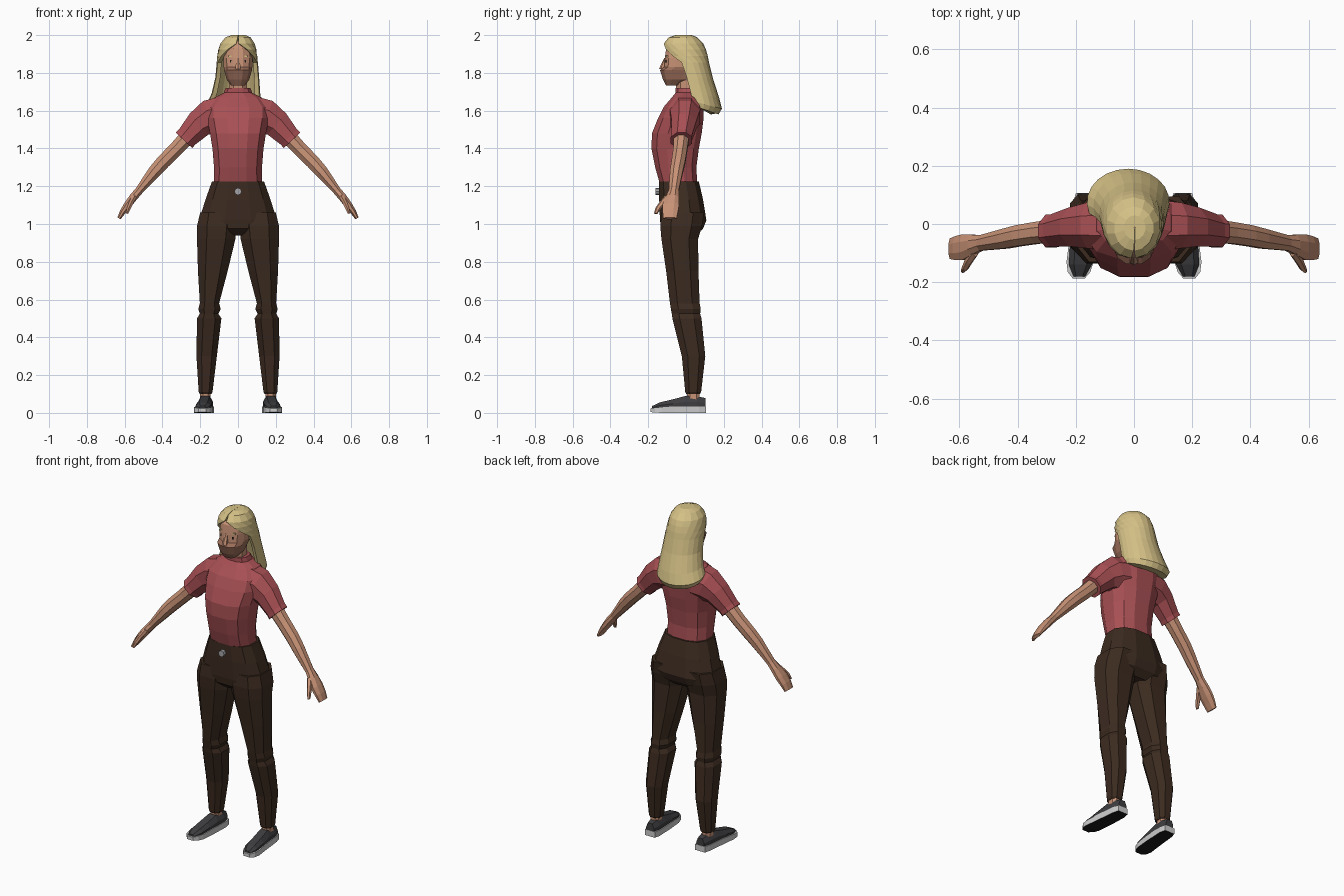
import bpy, bmesh, math
from mathutils import Vector

if "Cube" in bpy.data.objects:
    bpy.data.objects.remove(bpy.data.objects["Cube"])


def material(name, r, g, b):
    m = bpy.data.materials.new(name)
    lin = [((c / 255 + 0.055) / 1.055) ** 2.4 for c in (r, g, b)]
    m.diffuse_color = (*lin, 1)
    m.use_nodes = True
    m.node_tree.nodes["Principled BSDF"].inputs["Base Color"].default_value = m.diffuse_color
    return m


SKIN = material("skin", 200, 146, 118)
MASK = material("face_mask", 156, 110, 90)
HAIR = material("blond_hair", 214, 194, 135)
SHIRT = material("red_shirt", 168, 80, 84)
PANTS = material("brown_pants", 60, 43, 32)
SHOE = material("dark_shoe", 62, 62, 65)
SOLE = material("light_sole", 205, 205, 205)
BLACK = material("black", 28, 26, 26)
METAL = material("button_grey", 165, 165, 168)


def power(v, p):
    return math.copysign(abs(v) ** p, v)


def loft(name, rings, mats, rule=None):
    """Skin a list of equal-length closed rings and cap both ends."""
    bm = bmesh.new()
    rows = [[bm.verts.new(p) for p in ring] for ring in rings]
    n = len(rows[0])
    for a, b in zip(rows, rows[1:]):
        for i in range(n):
            j = (i + 1) % n
            bm.faces.new((a[i], a[j], b[j], b[i]))
    bm.faces.new(rows[0])
    bm.faces.new(rows[-1])
    bmesh.ops.recalc_face_normals(bm, faces=bm.faces)
    if rule:
        for f in bm.faces:
            f.material_index = rule(f.calc_center_median(), f.normal)
    me = bpy.data.meshes.new(name)
    bm.to_mesh(me)
    bm.free()
    for m in mats:
        me.materials.append(m)
    ob = bpy.data.objects.new(name, me)
    bpy.context.collection.objects.link(ob)
    return ob


def level(z, x0, x1, y0, y1, n=12, p=0.8):
    """Horizontal rounded ring between the given x and y limits."""
    out = []
    for i in range(n):
        t = 2 * math.pi * (i + 0.5) / n
        out.append(((x0 + x1) / 2 + (x1 - x0) / 2 * power(math.cos(t), p),
                    (y0 + y1) / 2 + (y1 - y0) / 2 * power(math.sin(t), p), z))
    # stretch so the flats reach the limits exactly
    k = 1 / math.cos(math.pi / n) ** p
    cx, cy = (x0 + x1) / 2, (y0 + y1) / 2
    return [(cx + (x - cx) * k, cy + (y - cy) * k, zz) for x, y, zz in out]


def limb(path, s, n=8):
    """Rings across a path in the xz plane: x, y, z, half height, half depth."""
    rings = []
    for i, (x, y, z, h, d) in enumerate(path):
        a, b = path[max(i - 1, 0)], path[min(i + 1, len(path) - 1)]
        t = Vector((b[0] - a[0], 0, b[2] - a[2])).normalized()
        u = Vector((-t.z, 0, t.x))
        ring = []
        for k in range(n):
            w = 2 * math.pi * (k + 0.5) / n
            q = Vector((x, y, z)) + u * h * 1.06 * math.cos(w)
            q.y += d * 1.06 * math.sin(w)
            ring.append((s * q.x, q.y, q.z))
        rings.append(ring)
    return rings


def foot_ring(y, x0, x1, z0, z1, s, bevel):
    """Upright ring for shoe parts."""
    b = bevel * (x1 - x0)
    zm = z0 + (z1 - z0) * 0.55
    pts = [(x0, z0), (x1, z0), (x1, zm), (x1 - b, z1), (x0 + b, z1), (x0, zm)]
    return [(s * x, y, z) for x, z in pts]


def plate(name, loc, size, mat):
    bpy.ops.mesh.primitive_cube_add(size=1, location=loc)
    ob = bpy.context.object
    ob.name, ob.scale = name, size
    ob.data.materials.append(mat)
    return ob


# Shirt body
loft("shirt", [level(z, -w, w, f, b) for z, w, f, b in (
    (1.20, .128, -.135, .06), (1.30, .127, -.163, .055), (1.40, .135, -.183, .068),
    (1.48, .148, -.18, .083), (1.56, .165, -.148, .093), (1.62, .165, -.118, .093),
    (1.67, .125, -.075, .085), (1.695, .075, -.055, .068), (1.72, .066, -.055, .055))], [SHIRT])

# Pelvis part of the pants
loft("pants_top", [level(z, -w, w, f, b) for z, w, f, b in (
    (1.225, .138, -.142, .068), (1.13, .172, -.142, .09), (1.02, .206, -.138, .108),
    (.975, .205, -.13, .09), (.94, .12, -.09, .05))], [PANTS])

# Waist button
bpy.ops.mesh.primitive_cylinder_add(vertices=8, radius=.019, depth=.02,
                                    location=(0, -.152, 1.172), rotation=(math.pi / 2, 0, 0))
bpy.context.object.name = "waist_button"
bpy.context.object.data.materials.append(METAL)

for s, side in ((1, "left"), (-1, "right")):
    # Trouser leg with knee folds
    legs = ((1.06, .02, .2, -.13, .095), (.99, .006, .217, -.136, .085),
            (.92, .014, .217, -.13, .064), (.75, .055, .212, -.105, .066),
            (.58, .1, .202, -.085, .072), (.55, .092, .21, -.08, .078),
            (.525, .104, .202, -.075, .075), (.50, .088, .217, -.072, .082),
            (.30, .112, .22, -.022, .102), (.11, .135, .208, -.004, .08),
            (.10, .14, .203, .002, .074))
    loft(side + "_trouser_leg", [[(s * x, y, z) for x, y, z in level(*r, n=8)] for r in legs], [PANTS])

    # Ankle
    loft(side + "_ankle", [[(s * x, y, z) for x, y, z in level(z, .145, .2, .005, .072, n=8)]
                           for z in (.06, .13)], [SKIN])

    # Shoe: light sole with black underside, dark upper
    sole = ((.106, .135, .2, 0, .035), (.07, .127, .21, 0, .035), (-.05, .132, .222, 0, .035),
            (-.13, .139, .232, 0, .03), (-.165, .15, .228, .002, .028), (-.188, .17, .21, .004, .024))
    loft(side + "_sole", [foot_ring(*r, s, 0) for r in sole], [SOLE, BLACK],
         lambda c, n: 1 if n.z < -.8 else 0)
    upper = ((.104, .142, .194, .02, .078), (.06, .132, .207, .02, .088), (.0, .134, .212, .02, .09),
             (-.07, .138, .22, .02, .072), (-.14, .145, .224, .02, .055), (-.18, .168, .208, .015, .036))
    loft(side + "_shoe_upper", [foot_ring(*r, s, .22) for r in upper], [SHOE])

    # Sleeve with cuff
    loft(side + "_sleeve", limb((
        (.09, -.005, 1.575, .1, .088), (.15, -.005, 1.565, .095, .08), (.205, -.01, 1.53, .076, .068),
        (.27, -.022, 1.46, .06, .056), (.286, -.024, 1.443, .061, .058)), s), [SHIRT])

    # Arm and palm
    loft(side + "_arm", limb((
        (.25, -.022, 1.48, .043, .042), (.33, -.03, 1.395, .039, .038), (.395, -.04, 1.33, .038, .037),
        (.44, -.05, 1.28, .035, .035), (.525, -.065, 1.175, .022, .027), (.555, -.072, 1.14, .022, .036),
        (.585, -.08, 1.10, .02, .045), (.61, -.083, 1.065, .016, .042), (.63, -.085, 1.03, .01, .036)), s), [SKIN])

    # Thumb
    loft(side + "_thumb", limb((
        (.545, -.09, 1.15, .014, .022), (.565, -.12, 1.115, .013, .02),
        (.578, -.145, 1.085, .011, .016), (.588, -.16, 1.055, .007, .009)), s, 6), [SKIN])

    # Eye and brow
    plate(side + "_eye", (s * .034, -.103, 1.862), (.017, .009, .014), BLACK)
    plate(side + "_brow", (s * .036, -.101, 1.888), (.034, .009, .008), HAIR)

# Neck
loft("neck", [level(z, -.047, .047, f, .045, n=8) for z, f in ((1.66, -.05), (1.78, -.055))], [SKIN])

# Head, with the mask over the lower face
loft("head", [level(z, -w, w, f, b) for z, w, f, b in (
    (1.733, .036, -.105, -.04), (1.765, .06, -.122, .02), (1.815, .074, -.138, .06),
    (1.832, .076, -.115, .068), (1.88, .077, -.112, .078), (1.93, .072, -.105, .075),
    (1.968, .05, -.075, .05))], [SKIN, MASK],
    lambda c, n: 1 if c.z < 1.83 and c.y < .0 else 0)

# Nose
loft("nose", [level(z, -w, w, f, -.10, n=6) for z, w, f in (
    (1.82, .014, -.14), (1.835, .013, -.135), (1.88, .007, -.114))], [SKIN])


def hair_ring(z, x0, x1, y0, y1, opening, tilt=0, inner=.8, n=15):
    """Crescent ring open to the front, dropping by tilt toward the back."""
    cx, cy = (x0 + x1) / 2, (y0 + y1) / 2
    a = math.radians(opening)
    pts = []
    for k in range(n):
        t = a + (2 * math.pi - 2 * a) * k / (n - 1)
        pts.append((math.sin(t) * (x1 - x0) / 2, -math.cos(t) * (y1 - y0) / 2,
                    z - tilt * (1 - math.cos(t)) / 2))
    return ([(cx + x, cy + y, h) for x, y, h in pts] +
            [(cx + x * inner, cy + y * inner, h) for x, y, h in reversed(pts)])


# Long hair swept to the back
loft("hair", [hair_ring(*r) for r in (
    (2.0, -.035, .04, -.055, .03, 1, 0, .05), (1.988, -.068, .068, -.092, .06, 1, 0, .3),
    (1.955, -.095, .09, -.118, .092, 4, 0, .8), (1.925, -.104, .097, -.122, .105, 30),
    (1.89, -.11, .102, -.115, .115, 52), (1.855, -.113, .106, -.1, .122, 72),
    (1.78, -.12, .112, -.075, .143, 74, .01), (1.71, -.14, .118, -.055, .175, 72, .04),
    (1.67, -.162, .122, -.04, .19, 70, .06), (1.65, -.15, .115, -.03, .172, 70, .07, .6))], [HAIR])
